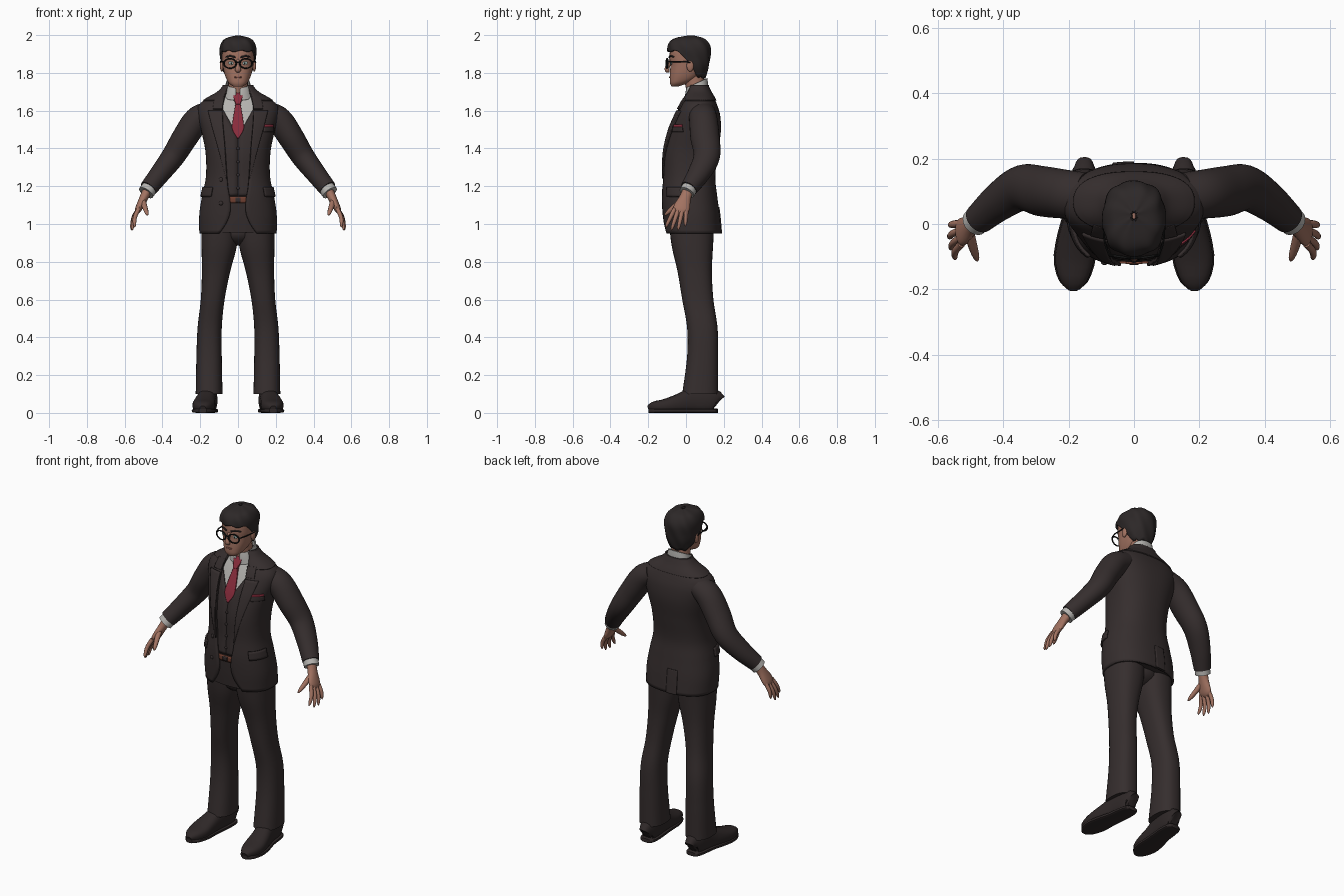
import bpy, bmesh
from math import sin, cos, pi, asin, copysign, sqrt, radians
from mathutils import Vector

cube = bpy.data.objects.get("Cube")
if cube:
    bpy.data.objects.remove(cube, do_unlink=True)


def material(name, *rgb):
    m = bpy.data.materials.new(name)
    m.use_nodes = True
    m.diffuse_color = (*rgb, 1)
    m.node_tree.nodes["Principled BSDF"].inputs["Base Color"].default_value = (*rgb, 1)
    return m


SUIT = material("dark_brown_cloth", .036, .027, .027)
SHIRT = material("pale_grey_cotton", .46, .45, .43)
RED = material("crimson_silk", .25, .025, .045)
SKIN = material("skin", .36, .17, .12)
HAIR = material("dark_hair", .026, .021, .021)
BLACK = material("black_frame", .008, .008, .008)
EYE = material("pale_teal_eye", .32, .45, .43)
LIP = material("lip", .24, .09, .07)
BELT = material("brown_leather", .16, .05, .03)
SHOE = material("shoe_leather", .028, .021, .021)
N = 2.4  # squareness of every cross-section


def at(table, z):
    """Smoothly interpolate the table rows by their first column."""
    z = min(max(z, table[0][0]), table[-1][0])
    i = max(k for k in range(len(table) - 1) if table[k][0] <= z)
    a, b = table[i], table[i + 1]
    p, q = table[max(i - 1, 0)], table[min(i + 2, len(table) - 1)]
    h = b[0] - a[0]
    s = (z - a[0]) / h
    out = []
    for k in range(1, len(a)):
        m0 = (b[k] - p[k]) / (b[0] - p[0]) * h
        m1 = (q[k] - a[k]) / (q[0] - a[0]) * h
        d = b[k] - a[k]
        out.append(a[k] + s * m0 + s * s * (3 * d - 2 * m0 - m1) + s ** 3 * (m0 + m1 - 2 * d))
    return out


def power(v, n=N):
    return copysign(abs(v) ** (2 / n), v)


def point(table, t, z, off=0):
    """Point on a body table of (z, half width, front y, back y); t=0 is the front."""
    rx, yf, yb = at(table, z)
    ry = (yb - yf) / 2 + off
    return Vector(((rx + off) * power(sin(t)), (yf + yb) / 2 - ry * power(cos(t)), z))


def angle(table, x, z, off=0):
    r = at(table, z)[0] + off
    return copysign(asin(min(abs(x) / r, 1) ** (N / 2)), x)


def front(table, x, z, off=0):
    return point(table, angle(table, x, z, off), z, off)


def finish(ob, name, mat, mirror=False, thick=0):
    ob.name = name
    ob.data.materials.append(mat)
    ob.data.shade_smooth()
    ob.data.set_sharp_from_angle(angle=radians(40))
    if thick:
        mod = ob.modifiers.new("thickness", "SOLIDIFY")
        mod.thickness, mod.offset = thick, -1
    if mirror:
        ob.modifiers.new("mirror", "MIRROR").use_mirror_merge = False
    return ob


def grid(name, rows, mat, closed=True, caps=True, mirror=False, thick=0):
    bm = bmesh.new()
    vs = [[bm.verts.new((p[0], p[1], max(p[2], 0))) for p in r] for r in rows]
    n = len(rows[0])
    for a, b in zip(vs, vs[1:]):
        for c in range(n if closed else n - 1):
            d = (c + 1) % n
            bm.faces.new((a[c], a[d], b[d], b[c]))
    if closed and caps:
        bm.faces.new(vs[0][::-1])
        bm.faces.new(vs[-1])
        bmesh.ops.recalc_face_normals(bm, faces=bm.faces)
    me = bpy.data.meshes.new(name)
    bm.to_mesh(me)
    bm.free()
    ob = bpy.data.objects.new(name, me)
    bpy.context.collection.objects.link(ob)
    return finish(ob, name, mat, mirror, thick)


def shell(name, table, z0, z1, mat, span=None, off=0, steps=24, cols=48, shear=0, **kw):
    """Horizontal loft; span(z) gives start and end angles of an open sheet."""
    rows = []
    for k in range(steps + 1):
        z = z0 + (z1 - z0) * k / steps
        lo, hi = span(z) if span else (0, 2 * pi)
        row = [point(table, lo + (hi - lo) * c / cols, z, off) for c in range(cols + bool(span))]
        for p in row:
            p.z += shear * (p.y - .06)
        rows.append(row)
    return grid(name, rows, mat, closed=not span, **kw)


def tube(name, pts, mat, ref=(0, 1, 0), steps=16, cols=20, tip=False, n=2, **kw):
    """Loft along a path of (x, y, z, radius along ref, radius across)."""
    table = [(i, *p) for i, p in enumerate(pts)]
    end = len(pts) - 1
    rows = []
    for k in range(steps + 1):
        s = end * k / steps
        x, y, z, a, b = at(table, s)
        d = Vector(at(table, s + .05)[:3]) - Vector(at(table, s - .05)[:3])
        u = Vector(ref)
        u = (u - d * u.dot(d) / d.length_squared).normalized()
        v = d.normalized().cross(u)
        late = max(0, k / steps - .75) * 4 if tip else 0
        f = sqrt(max(1 - late * late, .04))
        ring = [2 * pi * c / cols for c in range(cols)]
        rows.append([Vector((x, y, z)) + u * a * f * power(cos(t), n) + v * b * f * power(sin(t), n)
                     for t in ring])
    return grid(name, rows, mat, **kw)


def ball(name, loc, scale, mat, mirror=False):
    bpy.ops.mesh.primitive_uv_sphere_add(segments=20, ring_count=12, radius=1)
    ob = bpy.context.object
    for v in ob.data.vertices:
        v.co = Vector(loc) + v.co * Vector(scale)
    return finish(ob, name, mat, mirror)


# Body tables: height, half width, front y, back y
COAT = [(.95, .205, -.115, .187), (1.05, .205, -.125, .178), (1.15, .19, -.13, .165),
        (1.25, .17, -.125, .155), (1.38, .172, -.123, .17), (1.5, .196, -.095, .185),
        (1.58, .215, -.06, .18), (1.63, .208, -.035, .165), (1.665, .165, -.015, .15),
        (1.7, .105, .005, .13), (1.73, .075, .02, .115)]
HEAD = [(1.728, .025, -.076, -.04), (1.742, .045, -.084, 0), (1.765, .06, -.086, .05),
        (1.8, .073, -.085, .085), (1.84, .081, -.083, .105), (1.88, .085, -.087, .113),
        (1.93, .082, -.08, .112), (1.975, .05, -.04, .08)]
MANE = [(1.77, .06, -.04, .1), (1.83, .088, -.08, .12), (1.88, .094, -.092, .128),
        (1.93, .095, -.097, .13), (1.965, .083, -.085, .115), (1.985, .06, -.055, .09),
        (1.998, .01, .01, .04)]
OPENING = [(.95, .1), (1, .065), (1.06, .042), (1.12, .042), (1.2, .055), (1.4, .07),
           (1.6, .083), (1.68, .07), (1.73, .05)]


def opening(z):
    return at(OPENING, z)[0]


def coat_span(z):
    t = angle(COAT, opening(z), z)
    return t, 2 * pi - t


def strip(lo, hi, off):
    return lambda z: (angle(COAT, lo(z), z, off), angle(COAT, hi(z), z, off))


# Jacket, collar and lapels
shell("jacket", COAT, .95, 1.73, SUIT, coat_span, steps=44, cols=64, thick=.012)
shell("jacket_collar", COAT, 1.655, 1.735, SUIT, coat_span, off=.006, thick=.008)
shell("lapel", COAT, 1.24, 1.6, SUIT, off=.007, cols=8, thick=.008, mirror=True,
      span=strip(opening, lambda z: opening(z) + .004 + .2 * (z - 1.24), .007))
shell("lapel_top", COAT, 1.61, 1.665, SUIT, off=.007, cols=8, thick=.008, mirror=True,
      span=strip(opening, lambda z: opening(z) + .05, .007))
shell("pocket_flap", COAT, 1.145, 1.195, SUIT, lambda z: (.75, 1.5), off=.009, cols=12,
      steps=4, thick=.009, mirror=True)
shell("back_vent", COAT, .95, 1.09, SUIT, lambda z: (pi, pi + .25), off=.004, cols=8, thick=.005)
chest = strip(lambda z: .137, lambda z: .19, .006)
shell("breast_pocket", COAT, 1.488, 1.514, SUIT, chest, off=.006, cols=8, steps=4, thick=.007)
shell("pocket_square", COAT, 1.514, 1.526, RED, chest, off=.005, cols=8, steps=3, thick=.007)
for z in (1.235, 1.11):
    ball("jacket_button", front(COAT, -.09, z), (.011, .006, .011), SUIT)


# Waistcoat, shirt and tie
def vest_span(z):
    t = angle(COAT, max(0, .09 * (z - 1.465) / .16), z, -.014)
    return t, 2 * pi - t


shell("waistcoat", COAT, 1.15, 1.63, SUIT, vest_span, off=-.014, steps=32, thick=.006)
for z in (1.19, 1.26, 1.33, 1.4):
    ball("waistcoat_button", front(COAT, 0, z, -.014), (.008, .005, .008), SUIT)
shell("shirt", COAT, 1.3, 1.69, SHIRT, off=-.022)
NECKBAND = [(1.68, .08, -.008, .118), (1.72, .069, -.004, .116), (1.755, .063, .004, .112)]
shell("shirt_collar", NECKBAND, 1.685, 1.748, SHIRT, lambda z: (.12, 2 * pi - .12),
      shear=.45, thick=.006)
KNOT = [(1.635, .012), (1.68, .025), (1.695, .022)]
BLADE = [(1.455, .004), (1.5, .029), (1.53, .03), (1.64, .013)]
for name, shape, off in (("tie_knot", KNOT, -.001), ("tie_blade", BLADE, -.009)):
    shell(name, COAT, shape[0][0], shape[-1][0], RED, off=off, cols=8, thick=.012,
          span=strip(lambda z: -at(shape, z)[0], lambda z: at(shape, z)[0], off))

# Trousers and belt
shell("trouser_seat", COAT, .955, 1.17, SUIT, off=-.016)
ball("crotch", (0, .03, .955), (.12, .105, .07), SUIT)
LEG = [(.1, .153, .071, -.02, .17), (.3, .153, .067, .006, .17), (.45, .15, .064, .006, .167),
       (.6, .134, .063, -.02, .145), (.75, .116, .075, -.045, .137),
       (.88, .1, .093, -.075, .143), (1, .095, .098, -.09, .15)]
legs = []
for k in range(33):
    z = .1 + .9 * k / 32
    cx, hw, yf, yb = at(LEG, z)
    legs.append([(cx + hw * power(sin(2 * pi * c / 32)),
                  (yf + yb) / 2 - (yb - yf) / 2 * power(cos(2 * pi * c / 32)), z) for c in range(32)])
grid("trouser_leg", legs, SUIT, mirror=True)
band = strip(lambda z: -.045, lambda z: .045, -.008)
shell("belt", COAT, 1.11, 1.145, BELT, band, off=-.008, cols=8, steps=3, thick=.006)
plate = strip(lambda z: -.014, lambda z: .014, -.004)
shell("buckle", COAT, 1.115, 1.14, SUIT, plate, off=-.004, cols=6, steps=3, thick=.006)

# Shoes: path along y with half width and half height
LAST = [(.186, -.199, .02, .016, .018), (.185, -.17, .03, .043, .03), (.182, -.11, .037, .06, .037),
        (.175, -.04, .05, .056, .05), (.163, .03, .065, .049, .065), (.155, .11, .068, .047, .068),
        (.152, .155, .06, .038, .06), (.152, .168, .05, .022, .045)]
tube("shoe", LAST, SHOE, ref=(1, 0, 0), n=2.6, mirror=True)
tube("shoe_sole", [(x, y, .011, w + .004, .011) for x, y, z, w, h in LAST], SHOE,
     ref=(1, 0, 0), n=4, mirror=True)

# Arms, cuffs and hands
tube("sleeve", [(.15, .085, 1.59, .072, .062), (.217, .092, 1.55, .075, .07),
                (.28, .1, 1.46, .077, .068), (.342, .11, 1.36, .07, .062),
                (.41, .07, 1.27, .06, .054), (.474, .015, 1.188, .046, .047)],
     SUIT, steps=30, cols=28, mirror=True)
tube("shirt_cuff", [(.462, .025, 1.2, .042, .043), (.487, .004, 1.165, .042, .043)],
     SHIRT, steps=3, mirror=True)
tube("palm", [(.478, .012, 1.18, .03, .025), (.498, -.004, 1.14, .031, .023),
              (.522, -.022, 1.09, .043, .019), (.54, -.032, 1.052, .038, .014)],
     SKIN, tip=True, mirror=True)
FINGERS = [("index", -.06, (.547, -.108, .982)), ("middle", -.04, (.56, -.078, .966)),
           ("ring", -.018, (.565, -.043, .966)), ("little", .002, (.562, -.004, .988))]
for name, y, tip in FINGERS:
    mid = ((.53 + tip[0]) / 2 + .008, (y + tip[1]) / 2, (1.08 + tip[2]) / 2)
    tube(name + "_finger", [(.527, y, 1.08, .012, .012), (*mid, .011, .011), (*tip, .008, .008)],
         SKIN, cols=10, tip=True, mirror=True)
tube("thumb", [(.505, -.02, 1.13, .016, .015), (.492, -.07, 1.085, .014, .013),
               (.478, -.114, 1.045, .009, .009)], SKIN, ref=(1, 0, 0), cols=10, tip=True, mirror=True)

# Head and face
tube("neck", [(0, .06, 1.66, .054, .054), (0, .05, 1.73, .052, .052), (0, .035, 1.81, .055, .052)], SKIN)
shell("head", HEAD, 1.728, 1.975, SKIN, steps=28)
tube("nose", [(0, -.078, 1.872, .008, .009), (0, -.094, 1.84, .011, .01),
              (0, -.1, 1.817, .013, .016), (0, -.088, 1.804, .008, .012)], SKIN, tip=True)
ball("ear", (.086, .022, 1.838), (.01, .019, .031), SKIN, True)
ball("mouth", front(HEAD, 0, 1.777), (.022, .005, .005), LIP)
ball("eye", front(HEAD, .036, 1.852), (.015, .005, .009), EYE, True)
ball("pupil", front(HEAD, .036, 1.852, .004), (.004, .003, .004), BLACK, True)
brow = [front(HEAD, x, z, .002) for x, z in ((.014, 1.882), (.04, 1.889), (.066, 1.884))]
tube("eyebrow", [(*p, .005, .005) for p in brow], HAIR, ref=(0, 0, 1), cols=8, tip=True, mirror=True)

# Hair cap with a hairline that drops from brow to nape
rows = []
for k in range(21):
    row = []
    for c in range(72):
        t = 2 * pi * c / 72
        s = min(max(cos(t) + .5, 0), 1)
        low = 1.775 + .14 * s * s * (3 - 2 * s) + .005 * sin(9 * t)
        z = low + (1.998 - low) * sin(k / 20 * pi / 2)
        row.append(point(MANE, t, z, .0025 * sin(8 * t + 40 * z)))
    rows.append(row)
grid("hair", rows, HAIR, caps=False, thick=.014)

# Glasses
bpy.ops.mesh.primitive_torus_add(major_segments=32, minor_segments=8, major_radius=.03, minor_radius=.0042)
rim = bpy.context.object
for v in rim.data.vertices:
    x, y, z = v.co
    v.co = (.042 + x * 1.08, -.1 + z + .15 * x, 1.85 + y * .85)
finish(rim, "glasses_rim", BLACK, True)
tube("glasses_bridge", [(-.013, -.104, 1.857, .004, .004), (.013, -.104, 1.857, .004, .004)],
     BLACK, cols=8, ref=(0, 0, 1))
tube("glasses_temple", [(.076, -.096, 1.86, .004, .003), (.09, -.05, 1.86, .004, .003),
                        (.094, .025, 1.857, .004, .003)], BLACK, ref=(0, 0, 1), cols=8, mirror=True)
